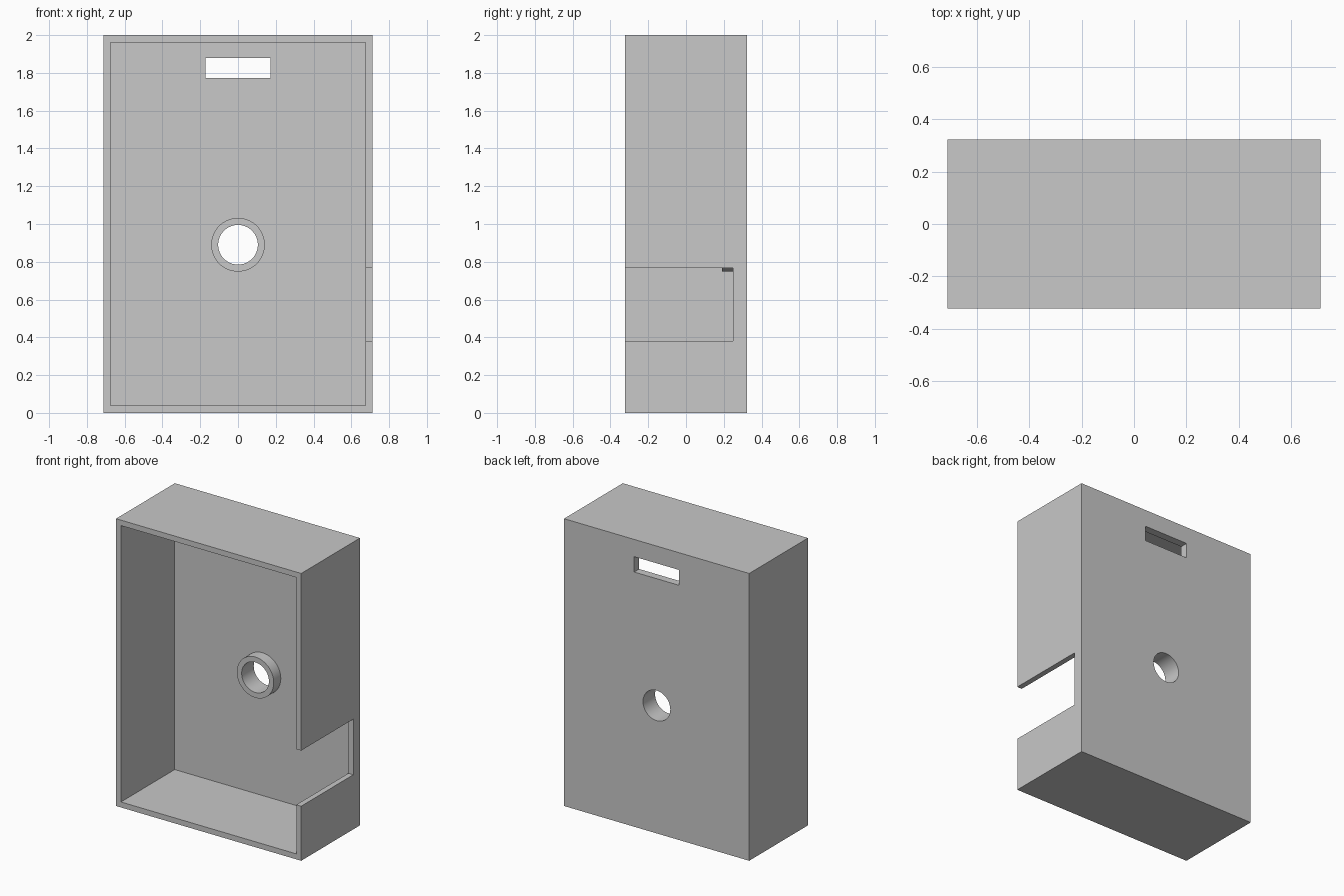
import bpy
from math import pi

if "Cube" in bpy.data.objects:
    bpy.data.objects.remove(bpy.data.objects["Cube"], do_unlink=True)

# Overall sizes
W, D, H = 1.426, 0.646, 2.0
WALL = 0.038
FLOOR_Y = 0.268          # inner face of the back panel
BOSS_Y, BOSS_Z = 0.19, 0.89
BACK, FRONT = D / 2, -D / 2
OUT = 0.1                # how far cutters reach past the surface

grey = bpy.data.materials.new("light_grey")
grey.use_nodes = True
colour = (0.58, 0.58, 0.58, 1)
grey.diffuse_color = colour
grey.node_tree.nodes["Principled BSDF"].inputs["Base Color"].default_value = colour


def box(name, x0, x1, y0, y1, z0, z1):
    bpy.ops.mesh.primitive_cube_add(
        size=1, location=((x0 + x1) / 2, (y0 + y1) / 2, (z0 + z1) / 2))
    ob = bpy.context.object
    ob.name = name
    ob.scale = (x1 - x0, y1 - y0, z1 - z0)
    bpy.ops.object.transform_apply(location=False, rotation=False, scale=True)
    return ob


def rod(name, radius, y0, y1):
    bpy.ops.mesh.primitive_cylinder_add(
        vertices=64, radius=radius, depth=y1 - y0,
        location=(0, (y0 + y1) / 2, BOSS_Z), rotation=(pi / 2, 0, 0))
    ob = bpy.context.object
    ob.name = name
    return ob


def cut(target, cutter):
    cutter.hide_render = True
    mod = target.modifiers.new("cut", 'BOOLEAN')
    mod.operation = 'DIFFERENCE'
    mod.solver = 'EXACT'
    mod.object = cutter
    bpy.context.view_layer.objects.active = target
    bpy.ops.object.modifier_apply(modifier=mod.name)


# Open-fronted case and the raised collar around its hole
case = box("case", -W / 2, W / 2, FRONT, BACK, 0, H)
collar = rod("hole_collar", 0.142, BOSS_Y, FLOOR_Y)

# Cutters: cavity, hanging slot, side notch, round hole
cavity = box("cavity_cutter", -W / 2 + WALL, W / 2 - WALL,
             FRONT - OUT, FLOOR_Y, WALL, H - WALL)
slot = box("slot_cutter", -0.173, 0.173, 0, BACK + OUT, 1.773, 1.88)
notch = box("notch_cutter", W / 2 - 2 * WALL, W / 2 + OUT,
            FRONT - OUT, 0.25, 0.38, 0.767)
hole = rod("hole_cutter", 0.105, 0, BACK + OUT)

for cutter in (cavity, slot, notch, hole):
    cut(case, cutter)
cut(collar, hole)

for cutter in (cavity, slot, notch, hole):
    bpy.data.objects.remove(cutter, do_unlink=True)

# Colour and shading
for part in (case, collar):
    part.data.materials.clear()
    part.data.materials.append(grey)
    bpy.ops.object.select_all(action='DESELECT')
    part.select_set(True)
    bpy.context.view_layer.objects.active = part
    bpy.ops.object.shade_smooth_by_angle(angle=pi / 6)
